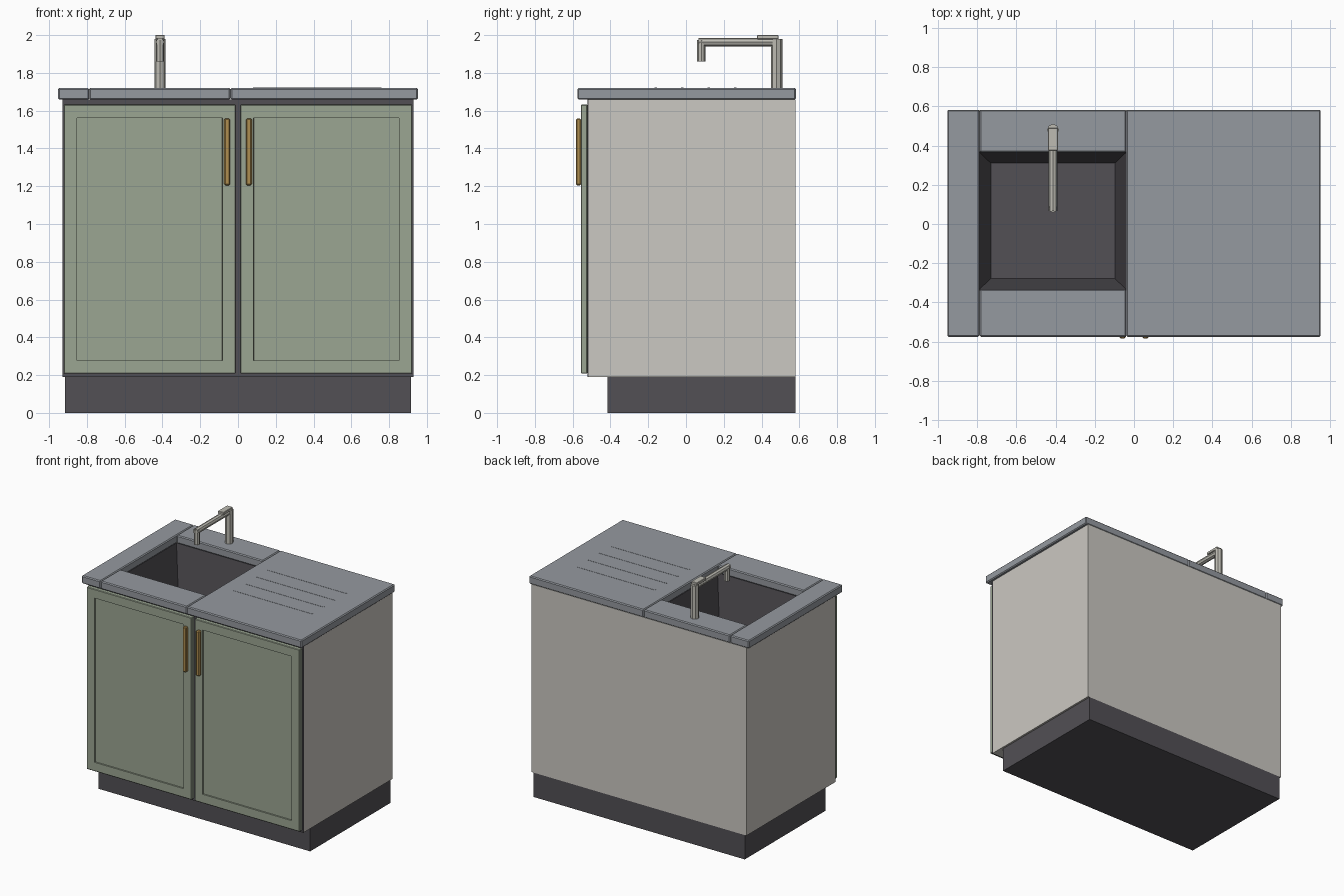
import bpy, bmesh, math
from mathutils import Vector

if "Cube" in bpy.data.objects:
    bpy.data.objects.remove(bpy.data.objects["Cube"])


def mat(name, r, g, b):
    m = bpy.data.materials.new(name)
    m.diffuse_color = (r, g, b, 1)
    m.use_nodes = True
    m.node_tree.nodes["Principled BSDF"].inputs["Base Color"].default_value = m.diffuse_color
    return m


SAGE = mat("sage_green", 0.33, 0.38, 0.29)
STONE = mat("grey_stone", 0.30, 0.32, 0.35)
BODY = mat("warm_grey", 0.60, 0.58, 0.54)
DARK = mat("dark_grey", 0.085, 0.08, 0.09)
BRASS = mat("brass", 0.43, 0.27, 0.08)
STEEL = mat("steel", 0.51, 0.50, 0.45)


def finish(name, bm, material):
    bmesh.ops.recalc_face_normals(bm, faces=bm.faces)
    me = bpy.data.meshes.new(name)
    bm.to_mesh(me)
    bm.free()
    me.materials.append(material)
    ob = bpy.data.objects.new(name, me)
    bpy.context.collection.objects.link(ob)
    return ob


def box(name, x, y, z, material, bevel=0.0, inset=0.0):
    bm = bmesh.new()
    bmesh.ops.create_cube(bm, size=1)
    for v in bm.verts:
        v.co = Vector([r[0] if c < 0 else r[1] for c, r in zip(v.co, (x, y, z))])
    if bevel:
        bmesh.ops.bevel(bm, geom=bm.edges[:], offset=bevel, segments=1, affect='EDGES')
    if inset:  # recessed panel on the front face
        bm.normal_update()
        face = max((f for f in bm.faces if f.normal.y < -0.9), key=lambda f: f.calc_area())
        bmesh.ops.inset_region(bm, faces=[face], thickness=inset)
        ext = bmesh.ops.inset_region(bm, faces=[face], thickness=0.001)
        for v in face.verts:
            v.co.y += 0.01
    return finish(name, bm, material)


def rod(name, a, b, r, material, sides=8):
    a, b = Vector(a), Vector(b)
    bm = bmesh.new()
    bmesh.ops.create_cone(bm, cap_ends=True, segments=sides, radius1=r, radius2=r,
                          depth=(b - a).length)
    bmesh.ops.rotate(bm, verts=bm.verts, matrix=(b - a).to_track_quat('Z', 'Y').to_matrix())
    bmesh.ops.translate(bm, verts=bm.verts, vec=(a + b) / 2)
    return finish(name, bm, material)


# Plinth and carcass panels
box("plinth", (-0.915, 0.915), (-0.415, 0.58), (0, 0.19), DARK)
for side, s in (("left", -1), ("right", 1)):
    box(side + "_side_panel", tuple(sorted((s * 0.93, s * 0.90))), (-0.515, 0.58), (0.19, 1.66), BODY)
box("back_panel", (-0.90, 0.90), (0.55, 0.58), (0.19, 1.66), BODY)
box("bottom_panel", (-0.90, 0.90), (-0.515, 0.55), (0.19, 0.22), BODY)
box("front_frame", (-0.93, 0.93), (-0.522, -0.515), (0.19, 1.66), DARK)

# Doors with recessed panels, and bar handles
for side, s in (("left", -1), ("right", 1)):
    box(side + "_door", tuple(sorted((s * 0.013, s * 0.922))), (-0.556, -0.522),
        (0.208, 1.632), SAGE, 0.004, 0.093)
    box(side + "_handle", tuple(sorted((s * 0.042, s * 0.073))), (-0.583, -0.555),
        (1.205, 1.558), BRASS, 0.006)

# Worktop pieces around the sink opening
for name, x, y in (("worktop_left", (-0.952, -0.788), (-0.575, 0.582)),
                   ("worktop_front", (-0.788, -0.04), (-0.575, -0.333)),
                   ("worktop_back", (-0.788, -0.04), (0.365, 0.582)),
                   ("worktop_right", (-0.04, 0.952), (-0.575, 0.582))):
    box(name, x, y, (1.658, 1.72), STONE, 0.007)

# Drainer ridges
for i in range(4):
    y = 0.26 - 0.14 * i
    box(f"drainer_ridge_{i + 1}", (0.08, 0.76), (y - 0.007, y + 0.007), (1.715, 1.7215), STONE)

# Tapered sink basin, open at the top
bm = bmesh.new()
rings = []
for x0, x1, y0, y1, z in ((-0.788, -0.04, -0.333, 0.365, 1.66), (-0.73, -0.098, -0.278, 0.31, 1.2)):
    rings.append([bm.verts.new(p) for p in ((x0, y0, z), (x1, y0, z), (x1, y1, z), (x0, y1, z))])
top, low = rings
for i in range(4):
    j = (i + 1) % 4
    bm.faces.new((top[i], top[j], low[j], low[i]))
bm.faces.new(low)
basin = finish("sink_basin", bm, DARK)
if basin.data.polygons[4].normal.z < 0:
    basin.data.flip_normals()
solid = basin.modifiers.new("thickness", 'SOLIDIFY')
solid.thickness = 0.012
solid.offset = -1

# Tap: post, horizontal spout, outlet and lever
tx = -0.413
rod("tap_post", (tx, 0.48, 1.715), (tx, 0.48, 1.98), 0.03, STEEL)
rod("tap_spout", (tx, 0.065, 1.963), (tx, 0.48, 1.963), 0.022, STEEL)
rod("tap_outlet", (tx, 0.081, 1.86), (tx, 0.081, 1.975), 0.022, STEEL)
box("tap_lever", (tx - 0.025, tx + 0.025), (0.375, 0.49), (1.978, 2.0), STEEL, 0.003)
